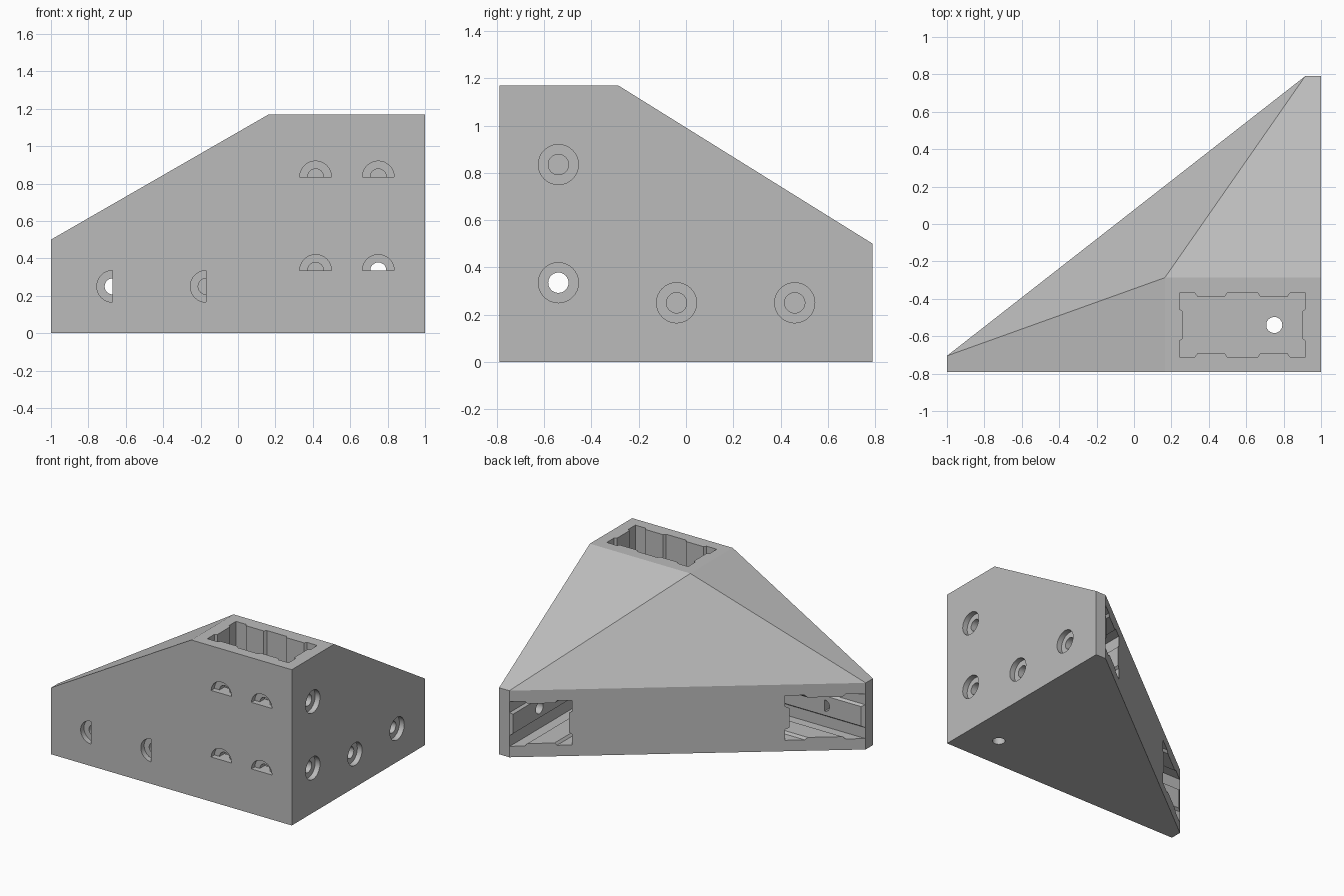
import bpy
import bmesh
from math import cos, sin, pi

cube = bpy.data.objects.get("Cube")
if cube:
    bpy.data.objects.remove(cube, do_unlink=True)

grey = bpy.data.materials.new("plain grey")
grey.use_nodes = True
COLOUR = (0.5, 0.5, 0.5, 1)
grey.diffuse_color = COLOUR
grey.node_tree.nodes["Principled BSDF"].inputs["Base Color"].default_value = COLOUR


def add_object(name, bm):
    bmesh.ops.recalc_face_normals(bm, faces=bm.faces[:])
    mesh = bpy.data.meshes.new(name)
    bm.to_mesh(mesh)
    bm.free()
    mesh.materials.append(grey)
    obj = bpy.data.objects.new(name, mesh)
    bpy.context.collection.objects.link(obj)
    return obj


def prism(name, outline, axis, lo, hi):
    """Closed prism of a 2D outline from lo to hi along the given axis."""
    def place(p, d):
        return {"x": (d, *p), "y": (p[0], d, p[1]), "z": (*p, d)}[axis]
    bm = bmesh.new()
    near, far = ([bm.verts.new(place(p, d)) for p in outline] for d in (lo, hi))
    bm.faces.new(near)
    bm.faces.new(far[::-1])
    for i in range(len(near)):
        bm.faces.new((near[i], near[i - 1], far[i - 1], far[i]))
    return add_object(name, bm)


def circle(centre, radius, steps=32):
    return [(centre[0] + radius * cos(2 * pi * i / steps),
             centre[1] + radius * sin(2 * pi * i / steps)) for i in range(steps)]


def half_circle(centre, radius, start, steps=16):
    return [(centre[0] + radius * cos(start + pi * i / steps),
             centre[1] + radius * sin(start + pi * i / steps)) for i in range(steps + 1)]


def ribbed(centre, half_u, half_v, ribs_u, ribs_v):
    """Rectangle outline with shallow ribs standing inward on every side."""
    depth, flat, foot = 0.018, 0.073, 0.086

    def side(half, other, ribs):
        pts = [(-half, -other)]
        for r in ribs:
            pts += [(r - foot, -other), (r - flat, -other + depth),
                    (r + flat, -other + depth), (r + foot, -other)]
        return pts
    lower = side(half_u, half_v, ribs_u)
    right = [(-b, a) for a, b in side(half_v, half_u, ribs_v)]
    pts = lower + right
    pts += [(-a, -b) for a, b in pts]
    return [(centre[0] + a, centre[1] + b) for a, b in pts]


# Solid body: low five-sided base rising to a raised block in the corner
bm = bmesh.new()
for x, y in ((-1, -.79), (1, .79), (.915, .79), (-1, -.705)):
    for z in (0, .5):
        bm.verts.new((x, y, z))
bm.verts.new((1, -.79, 0))
for x in (.165, 1):
    for y in (-.79, -.287):
        bm.verts.new((x, y, 1.17))
bmesh.ops.convex_hull(bm, input=bm.verts[:])
bmesh.ops.dissolve_limit(bm, angle_limit=0.01, verts=bm.verts[:], edges=bm.edges[:])
body = add_object("corner_bracket", bm)

# Ribbed sockets: upright, sideways and backward
H = 0.168
cutters = [
    prism("upright_socket", ribbed((.58, -.54), .338, .17, (-H, H), (0,)), "z", .085, 1.4),
    prism("side_socket", ribbed((-.535, .25), H, H, (0,), (0,)), "x", -1.2, .085),
    prism("back_socket", ribbed((.745, .25), H, H, (0,), (0,)), "y", -.287, 1.0),
]

# Half-round screw holes on the front, opening upward or sideways
front = [((x, z), 0) for x in (.415, .75) for z in (.335, .835)]
front += [((x, .25), pi / 2) for x in (-.67, -.17)]
for centre, start in front:
    cutters.append(prism("front_bore", half_circle(centre, .043, start), "y", -.9, -.6))
    cutters.append(prism("front_recess", half_circle(centre, .085, start), "y", -.9, -.75))

# Full round screw holes on the left side
for centre in ((-.54, .335), (-.54, .835), (-.04, .25), (.46, .25)):
    cutters.append(prism("side_bore", circle(centre, .043), "x", .8, 1.1))
    cutters.append(prism("side_recess", circle(centre, .085), "x", .96, 1.1))

# Passages between sockets and the drain hole in the floor
cutters.append(prism("side_passage", circle((-.54, .335), .043), "x", -.05, .4))
cutters.append(prism("back_passage", circle((.75, .335), .043), "y", -.5, -.15))
cutters.append(prism("floor_hole", circle((.75, -.54), .043), "z", -.1, .2))

# Cut everything out of the body, then drop the cutters
bpy.context.view_layer.objects.active = body
for cutter in cutters:
    cutter.hide_render = True
    cut = body.modifiers.new(cutter.name, "BOOLEAN")
    cut.operation = "DIFFERENCE"
    cut.solver = "EXACT"
    cut.object = cutter
    bpy.ops.object.modifier_apply(modifier=cut.name)
    bpy.data.objects.remove(cutter, do_unlink=True)

# Smooth the bores while keeping the flat faces crisp
bpy.ops.object.select_all(action="DESELECT")
body.select_set(True)
bpy.ops.object.shade_smooth_by_angle(angle=0.35)
